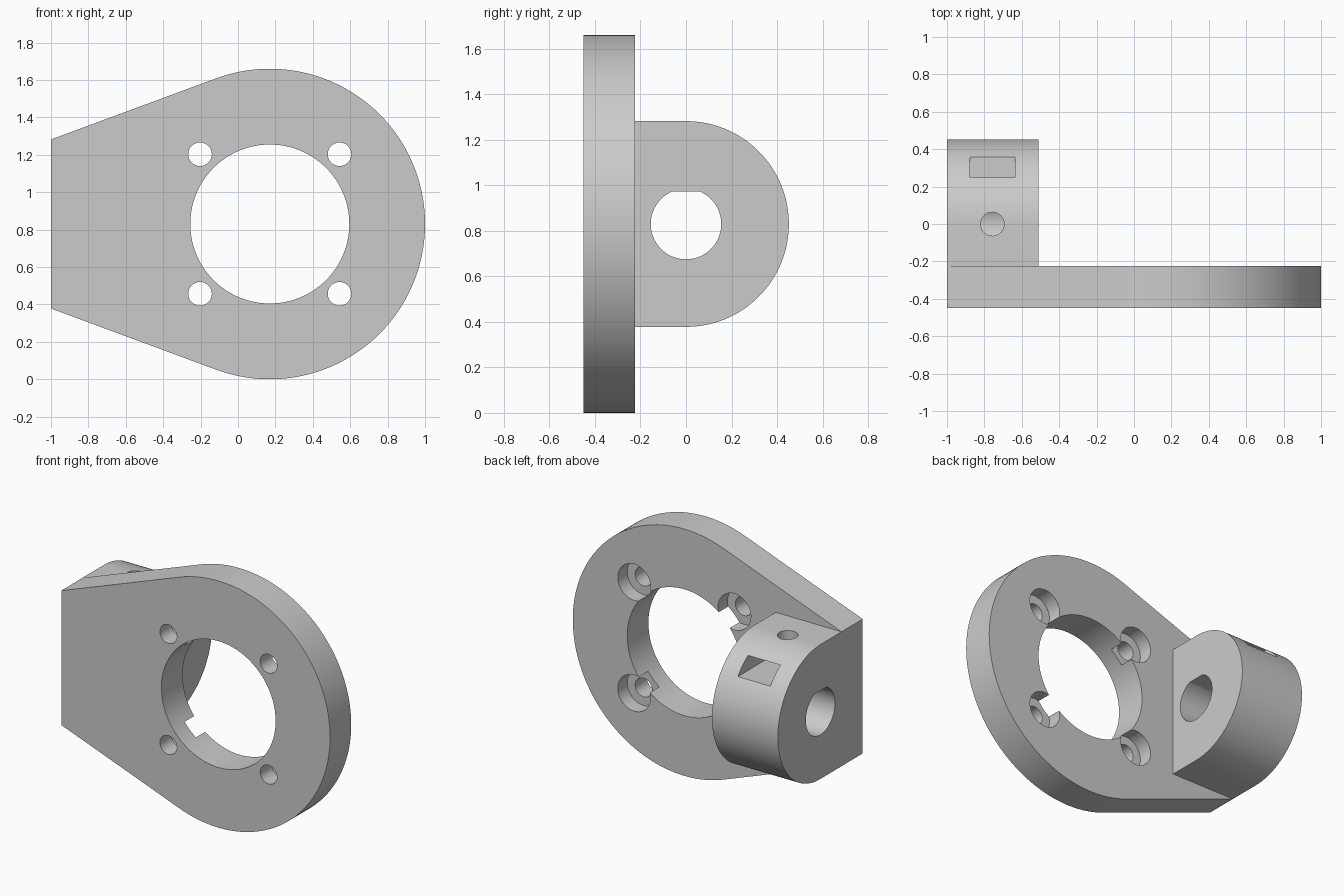
import bpy, bmesh
from math import sin, cos, pi, radians, acos, atan2, hypot, asin
from mathutils import Vector

if "Cube" in bpy.data.objects:
    bpy.data.objects.remove(bpy.data.objects["Cube"])

grey = bpy.data.materials.new("plain grey")
grey.use_nodes = True
grey.diffuse_color = (0.6, 0.6, 0.6, 1)
grey.node_tree.nodes["Principled BSDF"].inputs["Base Color"].default_value = (0.6, 0.6, 0.6, 1)

MID_Z = 0.83                 # shared centre height
FRONT, BACK = -0.45, -0.225  # plate faces
RING_X, RING_R = 0.17, 0.83  # round end of the plate
LUG_R = 0.452


def arc(cx, cy, r, start, end, steps):
    return [(cx + r * cos(start + (end - start) * i / steps),
             cy + r * sin(start + (end - start) * i / steps)) for i in range(steps + 1)]


def circle(cx, cy, r, steps=64):
    return arc(cx, cy, r, 0, 2 * pi, steps)[:-1]


def prism(name, outline, axis, low, high):
    """Extrude a flat outline along the x, y or z axis."""
    place = {"x": lambda a, b, d: (d, a, b),
             "y": lambda a, b, d: (a, d, b),
             "z": lambda a, b, d: (a, b, d)}[axis]
    direction = Vector(place(0, 0, high - low))
    bm = bmesh.new()
    face = bm.faces.new([bm.verts.new(place(a, b, low)) for a, b in outline])
    grown = bmesh.ops.extrude_face_region(bm, geom=[face])["geom"]
    bmesh.ops.translate(bm, vec=direction,
                        verts=[v for v in grown if isinstance(v, bmesh.types.BMVert)])
    bmesh.ops.recalc_face_normals(bm, faces=bm.faces)
    mesh = bpy.data.meshes.new(name)
    bm.to_mesh(mesh)
    bm.free()
    mesh.materials.append(grey)
    obj = bpy.data.objects.new(name, mesh)
    bpy.context.collection.objects.link(obj)
    return obj


def combine(target, tool, operation):
    """Apply a boolean and discard the tool."""
    mod = target.modifiers.new("combine", "BOOLEAN")
    mod.operation, mod.solver, mod.object = operation, "EXACT", tool
    bpy.context.view_layer.objects.active = target
    bpy.ops.object.modifier_apply(modifier=mod.name)
    bpy.data.objects.remove(tool)


# Plate: round end with straight tangents running to the narrow end
reach, rise = RING_X + 1, LUG_R
tangent = pi - atan2(rise, reach) - acos(RING_R / hypot(reach, rise))
outline = [(-1, MID_Z - LUG_R)] + arc(RING_X, MID_Z, RING_R, -tangent, tangent, 96)
outline.append((-1, MID_Z + LUG_R))
bracket = prism("mounting_bracket", outline, "y", FRONT, BACK)

# Lug: rounded block standing on the back of the plate
side = [(-0.3, MID_Z - LUG_R)] + arc(0, MID_Z, LUG_R, -pi / 2, pi / 2, 64)
side.append((-0.3, MID_Z + LUG_R))
combine(bracket, prism("lug", side, "x", -1, -0.51), "UNION")

# Large opening and four counterbored screw holes
combine(bracket, prism("opening", circle(RING_X, MID_Z, 0.425, 96), "y", -0.6, 0), "DIFFERENCE")
for sx in (-1, 1):
    for sz in (-1, 1):
        x, z = RING_X + sx * 0.373, MID_Z + sz * 0.373
        combine(bracket, prism("screw_hole", circle(x, z, 0.063, 32), "y", -0.6, 0), "DIFFERENCE")
        combine(bracket, prism("counterbore", circle(x, z, 0.122, 48), "y", BACK - 0.1, -0.1),
                "DIFFERENCE")

# Shaft bore with a flat on top
flat = asin(0.142 / 0.155)
bore = arc(0, MID_Z, 0.155, pi - flat, 2 * pi + flat, 64)
combine(bracket, prism("shaft_bore", bore, "x", -1.2, -0.3), "DIFFERENCE")

# Set screw hole from the top into the bore, and the nut slot crossing it
combine(bracket, prism("set_screw_hole", circle(-0.757, 0, 0.063, 32), "z", 0.9, 1.5), "DIFFERENCE")
slot = [(-0.878, -0.12), (-0.636, -0.12), (-0.636, 0.6), (-0.878, 0.6)]
combine(bracket, prism("nut_slot", slot, "z", 1.106, 1.207), "DIFFERENCE")

# Smooth curves, crisp edges
bpy.ops.object.select_all(action="DESELECT")
bracket.select_set(True)
bpy.context.view_layer.objects.active = bracket
bpy.ops.object.shade_smooth_by_angle(angle=radians(25))
